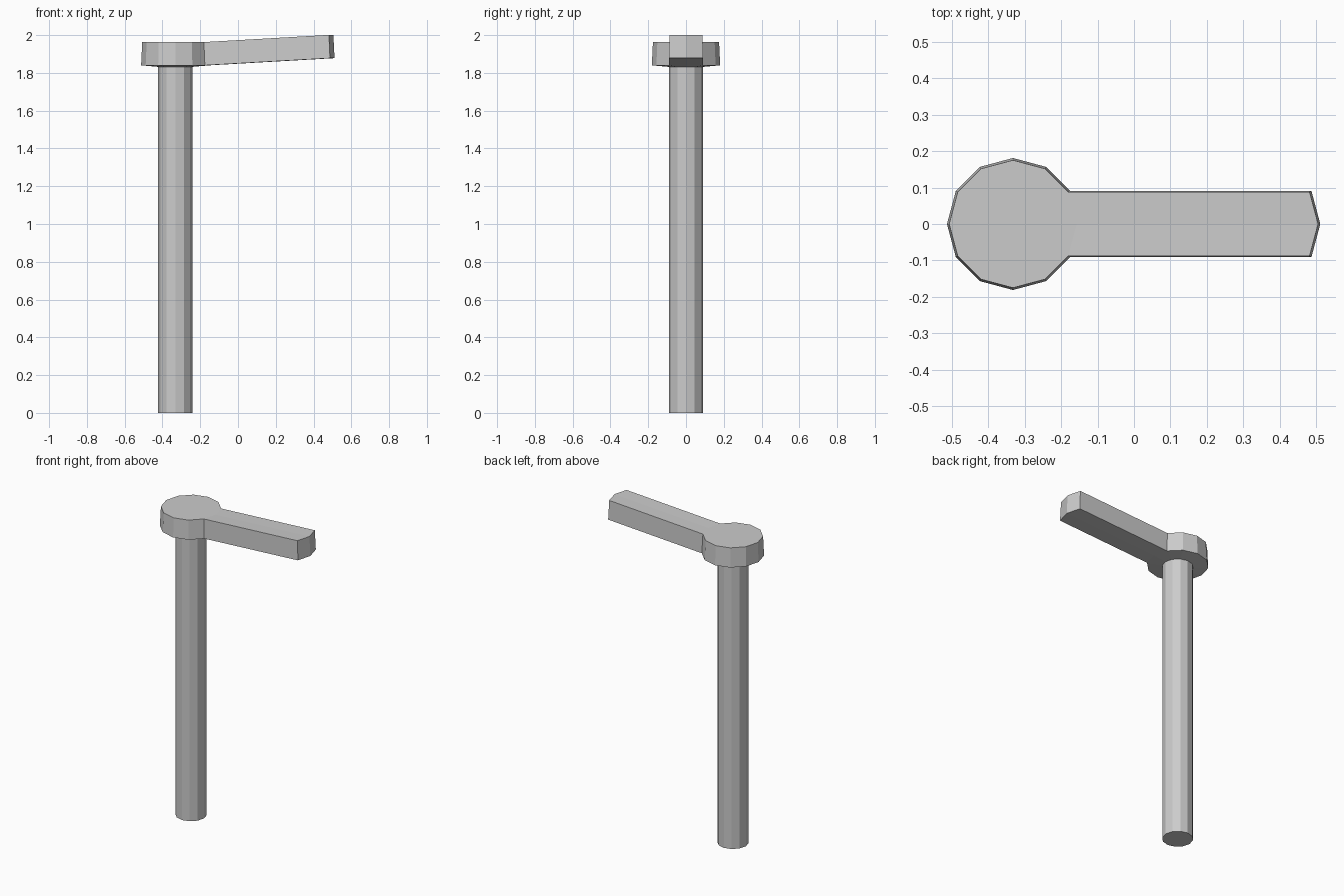
import bpy, bmesh
from math import cos, sin, tau

if "Cube" in bpy.data.objects:
    bpy.data.objects.remove(bpy.data.objects["Cube"])

SIDES = 12
AXIS_X = -0.332


def lathe(bm, profile, cap_first=False, cap_last=False):
    """Stack rings of (radius, z) around the post axis; return the side faces."""
    rings = [[bm.verts.new((AXIS_X + r * cos(tau * i / SIDES), r * sin(tau * i / SIDES), z))
              for i in range(SIDES)] for r, z in profile]
    bands = []
    for lo, hi in zip(rings, rings[1:]):
        bands.append([bm.faces.new((lo[i], lo[(i + 1) % SIDES], hi[(i + 1) % SIDES], hi[i]))
                      for i in range(SIDES)])
    if cap_first:
        bm.faces.new(rings[0][::-1])
    if cap_last:
        bm.faces.new(rings[-1])
    return bands


def finish(bm, name):
    bmesh.ops.recalc_face_normals(bm, faces=bm.faces)
    mesh = bpy.data.meshes.new(name)
    bm.to_mesh(mesh)
    bm.free()
    bpy.context.collection.objects.link(bpy.data.objects.new(name, mesh))


# Upright post, open where it meets the head
bm = bmesh.new()
lathe(bm, [(0.091, 0), (0.091, 1.832)], cap_first=True)
finish(bm, "post")

# Round head with a slightly coned underside and tapered rim
bm = bmesh.new()
bands = lathe(bm, [(0.091, 1.832), (0.181, 1.84), (0.175, 1.963)], cap_last=True)

# Arm: the two rim faces facing +x, pulled outward and slightly up
rim = bands[1]
ext = bmesh.ops.extrude_face_region(bm, geom=[rim[0], rim[-1]])
tip = [g for g in ext["geom"] if isinstance(g, bmesh.types.BMVert)]
bmesh.ops.translate(bm, vec=(0.662, 0, 0.038), verts=tip)
old = [f for f in (rim[0], rim[-1]) if f.is_valid and not any(v in tip for v in f.verts)]
if old:
    bmesh.ops.delete(bm, geom=old, context='FACES')
finish(bm, "head_and_arm")
